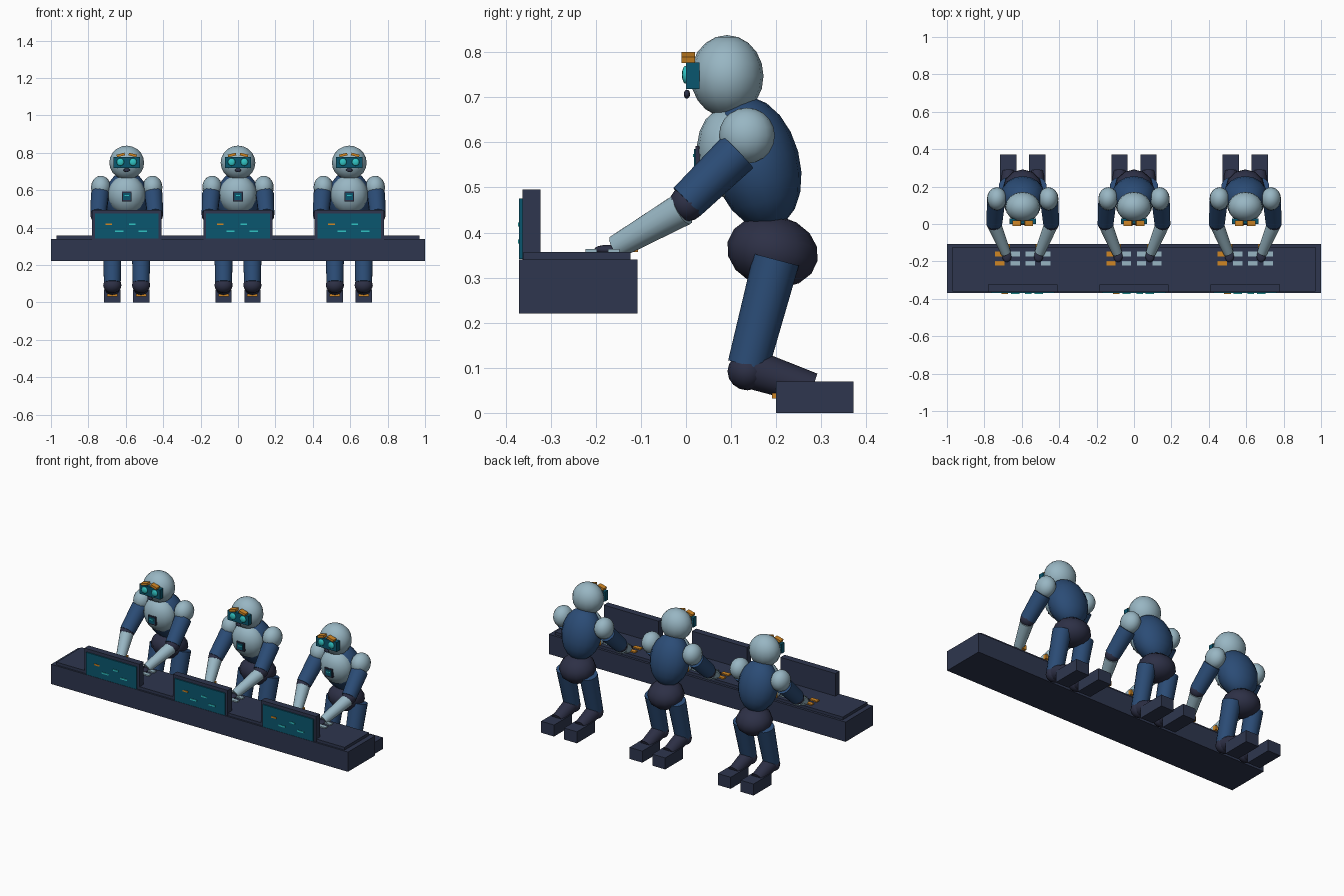
import bpy, bmesh, math
from mathutils import Vector, Matrix

if "Cube" in bpy.data.objects:
    bpy.data.objects.remove(bpy.data.objects["Cube"])


def srgb(r, g, b):
    f = lambda c: ((c / 255 + 0.055) / 1.055) ** 2.4 if c > 10 else c / 255 / 12.92
    return (f(r), f(g), f(b), 1)


def mat(name, rgb):
    m = bpy.data.materials.new(name)
    m.diffuse_color = srgb(*rgb)
    m.use_nodes = True
    m.node_tree.nodes["Principled BSDF"].inputs["Base Color"].default_value = m.diffuse_color
    return m


LIGHT = mat("pale_blue_grey", (152, 182, 195))
BLUE = mat("navy_blue", (43, 76, 118))
DARK = mat("dark_slate", (46, 54, 78))
JOINT = mat("dark_joint", (45, 48, 70))
TEAL = mat("deep_teal", (10, 86, 110))
CYAN = mat("bright_cyan", (48, 196, 196))
ORANGE = mat("amber", (208, 134, 36))


def finish(name, bm, material, matrix):
    bm.transform(matrix)
    me = bpy.data.meshes.new(name)
    bm.to_mesh(me)
    bm.free()
    me.materials.append(material)
    ob = bpy.data.objects.new(name, me)
    bpy.context.collection.objects.link(ob)
    return ob


def box(name, material, x, y, z, tilt=0):
    """Box from (min, max) ranges, tilted about y if wanted."""
    bm = bmesh.new()
    bmesh.ops.create_cube(bm, size=1)
    c = [(a + b) / 2 for a, b in (x, y, z)]
    s = [b - a for a, b in (x, y, z)]
    return finish(name, bm, material, Matrix.Translation(c) @ Matrix.Rotation(tilt, 4, 'Y')
                  @ Matrix.Diagonal((*s, 1)))


def ball(name, material, c, r, lean=0, segs=16, rings=10):
    bm = bmesh.new()
    bmesh.ops.create_uvsphere(bm, u_segments=segs, v_segments=rings, radius=1)
    for f in bm.faces:
        f.smooth = True
    return finish(name, bm, material, Matrix.Translation(c) @ Matrix.Rotation(lean, 4, 'X')
                  @ Matrix.Diagonal((*r, 1)))


def limb(name, material, a, b, ra, rb, segs=14):
    """Tapered tube from a to b with flat caps."""
    a, b = Vector(a), Vector(b)
    bm = bmesh.new()
    bmesh.ops.create_cone(bm, cap_ends=True, segments=segs, radius1=ra, radius2=rb,
                          depth=(b - a).length)
    for f in bm.faces:
        f.smooth = len(f.verts) == 4
    rot = (b - a).to_track_quat('Z', 'Y').to_matrix().to_4x4()
    return finish(name, bm, material, Matrix.Translation((a + b) / 2) @ rot)


def span(c, w):
    return (c - w / 2, c + w / 2)


# long shared console
box("console_base", DARK, (-1, 1), (-0.37, -0.108), (0.22, 0.34))
box("console_top", DARK, (-0.97, 0.97), (-0.36, -0.123), (0.34, 0.357))

for n, X in enumerate((-0.595, 0, 0.595), 1):
    N = lambda s: f"{s}_{n}"
    # monitor
    box(N("monitor_frame"), DARK, span(X, 0.37), (-0.363, -0.323), (0.34, 0.495))
    box(N("monitor_screen"), TEAL, span(X, 0.34), (-0.370, -0.363), (0.341, 0.476))
    for dx, z, m in ((-0.095, 0.418, ORANGE), (0.03, 0.418, CYAN),
                     (-0.04, 0.38, CYAN), (0.085, 0.38, CYAN)):
        box(N("screen_mark"), m, span(X + dx, 0.045 if z < 0.4 else 0.035),
            (-0.373, -0.370), span(z, 0.009))
    # keyboard
    for dx in (-0.123, -0.04, 0.04, 0.123):
        for y in (-0.16, -0.21):
            box(N("key"), ORANGE if dx < -0.1 else LIGHT, span(X + dx, 0.05),
                span(y, 0.025), (0.357, 0.364))
    # head and face
    ball(N("head"), LIGHT, (X, 0.091, 0.747), (0.093, 0.081, 0.091))
    box(N("visor"), TEAL, span(X, 0.14), (0.0, 0.03), (0.719, 0.777))
    ball(N("mouth"), JOINT, (X, 0.002, 0.707), (0.017, 0.007, 0.010), segs=12, rings=8)
    # body
    ball(N("torso"), BLUE, (X, 0.155, 0.555), (0.118, 0.097, 0.15), math.radians(15), 16, 10)
    ball(N("chest_shell"), LIGHT, (X, 0.103, 0.575), (0.1, 0.078, 0.105), math.radians(10))
    ball(N("pelvis"), JOINT, (X, 0.192, 0.358), (0.105, 0.102, 0.08), math.radians(-12), 12, 8)
    box(N("chest_panel"), JOINT, span(X, 0.052), (0.021, 0.035), (0.54, 0.592))
    box(N("chest_display"), TEAL, span(X, 0.038), (0.018, 0.021), (0.548, 0.585))
    box(N("chest_light"), CYAN, span(X, 0.024), (0.016, 0.018), (0.568, 0.574))

    for s in (-1, 1):
        P = lambda x, y, z: (X + s * x, y, z)
        # eyes and brows
        ball(N("eye"), CYAN, P(0.034, -0.001, 0.75), (0.02, 0.008, 0.02), segs=12, rings=8)
        box(N("brow"), ORANGE, span(X + s * 0.032, 0.044), (-0.01, 0.02),
            span(0.788, 0.014), s * 0.25)
        # arm
        ball(N("shoulder"), LIGHT, P(0.138, 0.135, 0.615), (0.053, 0.062, 0.062))
        limb(N("upper_arm"), BLUE, P(0.143, 0.115, 0.578), P(0.152, 0.002, 0.468), 0.049, 0.043)
        ball(N("elbow"), JOINT, P(0.153, 0.003, 0.465), (0.042, 0.04, 0.04), segs=14, rings=8)
        limb(N("forearm"), LIGHT, P(0.15, -0.008, 0.452), P(0.09, -0.155, 0.368), 0.038, 0.027)
        ball(N("hand"), JOINT, P(0.085, -0.172, 0.362), (0.025, 0.032, 0.011), segs=12, rings=8)
        box(N("wrist_tab"), ORANGE, span(X + s * 0.082, 0.026), span(-0.118, 0.022),
            (0.357, 0.385))
        # kneeling leg
        limb(N("thigh"), BLUE, P(0.077, 0.2, 0.34), P(0.077, 0.138, 0.105), 0.052, 0.046)
        ball(N("knee"), JOINT, P(0.077, 0.136, 0.092), (0.05, 0.044, 0.042), segs=14, rings=8)
        limb(N("shin"), JOINT, P(0.077, 0.15, 0.096), P(0.077, 0.28, 0.053), 0.044, 0.036)
        box(N("foot"), DARK, span(X + s * 0.077, 0.087), (0.2, 0.372), (0, 0.07))
        box(N("toe_stripe"), ORANGE, span(X + s * 0.077, 0.056), (0.191, 0.2), (0.032, 0.044))
